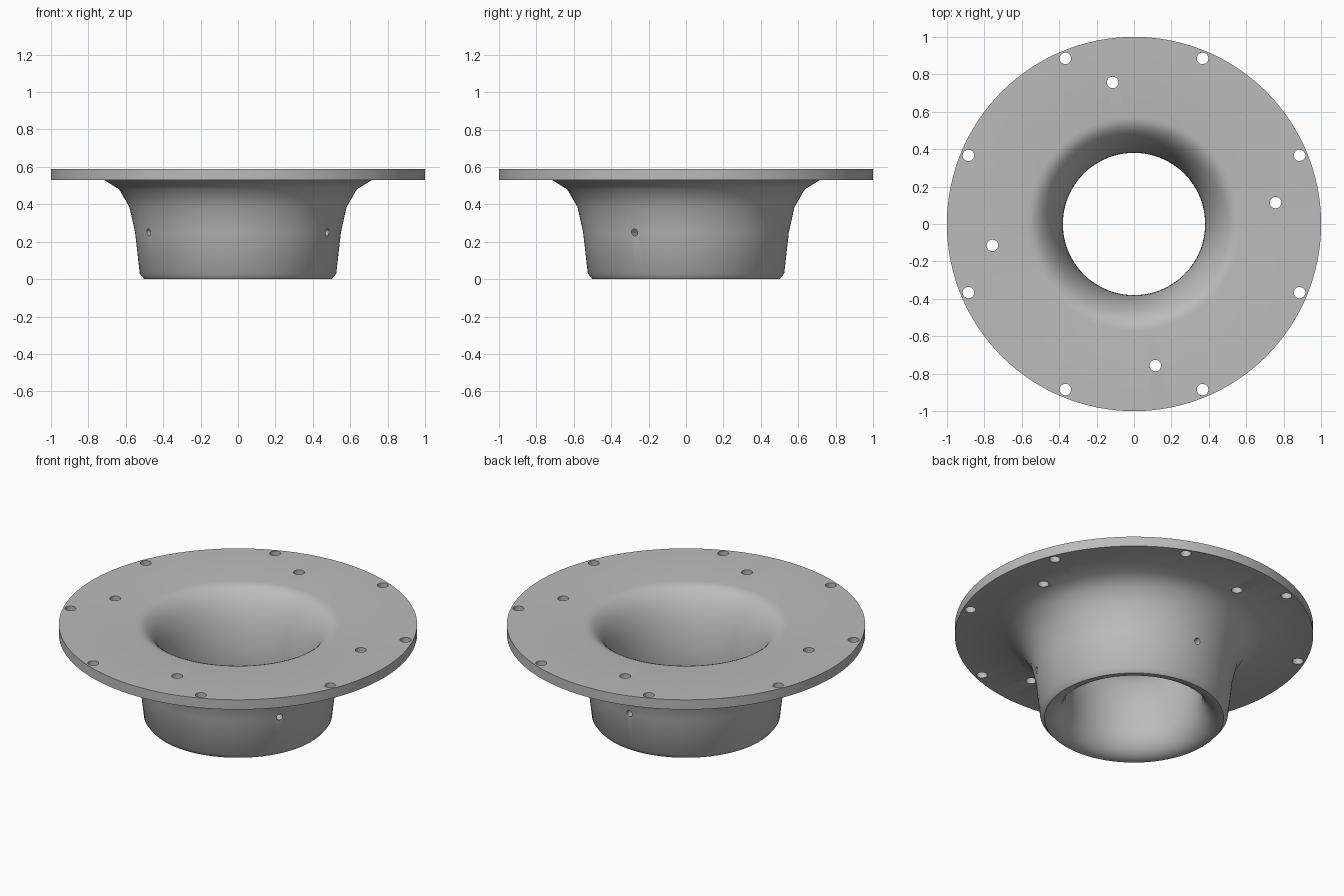
import bpy, bmesh, math
from mathutils import Matrix, Vector

if "Cube" in bpy.data.objects:
    bpy.data.objects.remove(bpy.data.objects["Cube"], do_unlink=True)

SEGMENTS = 128
TOP, THROAT_Z, THROAT_R, LIP_R = 0.59, 0.16, 0.38, 0.57

metal = bpy.data.materials.new("grey metal")
metal.use_nodes = True
grey = (0.5, 0.5, 0.5, 1)
metal.diffuse_color = grey
metal.node_tree.nodes["Principled BSDF"].inputs["Base Color"].default_value = grey


def make_object(name, bm):
    bmesh.ops.recalc_face_normals(bm, faces=bm.faces)
    mesh = bpy.data.meshes.new(name)
    bm.to_mesh(mesh)
    bm.free()
    mesh.materials.append(metal)
    obj = bpy.data.objects.new(name, mesh)
    bpy.context.collection.objects.link(obj)
    return obj


def revolve(name, profile):
    bm = bmesh.new()
    rings = []
    for i in range(SEGMENTS):
        a = math.tau * i / SEGMENTS
        rings.append([bm.verts.new((r * math.cos(a), r * math.sin(a), z))
                      for r, z in profile])
    n = len(profile)
    for i, ring in enumerate(rings):
        following = rings[(i + 1) % SEGMENTS]
        for j in range(n):
            k = (j + 1) % n
            bm.faces.new((ring[j], following[j], following[k], ring[k]))
    return make_object(name, bm)


def quarter(a, b, steps):
    return [(a * math.sin(t), b * math.cos(t))
            for t in (math.pi / 2 * i / steps for i in range(steps + 1))]


# Outer wall and flange, bottom to top
profile = [(0.50, 0), (0.525, 0.03), (0.55, 0.25), (0.58, 0.385),
           (0.635, 0.48), (0.715, 0.53), (1, 0.53), (1, TOP)]
# Rounded inlet, narrowing from the flange to the throat
a, b = LIP_R - THROAT_R, TOP - THROAT_Z
profile += [(LIP_R - s, TOP - b + c) for s, c in quarter(a, b, 14)]
# Flared outlet, widening from the throat to the bottom rim
a = 0.49 - THROAT_R
profile += [(0.49 - c, THROAT_Z - s) for s, c in quarter(THROAT_Z, a, 6)[1:]]
body = revolve("flanged_bell_mouth", profile)

# Drills for the flange bolts, inner fixings and blind side holes
drills = bmesh.new()


def drill(centre, axis, radius, depth):
    turn = Vector((0, 0, 1)).rotation_difference(axis).to_matrix().to_4x4()
    bmesh.ops.create_cone(drills, cap_ends=True, segments=20, radius1=radius,
                          radius2=radius, depth=depth,
                          matrix=Matrix.Translation(centre) @ turn)


def drill_flange(count, start, ring_radius):
    for i in range(count):
        t = math.radians(start + 360 * i / count)
        drill((ring_radius * math.cos(t), ring_radius * math.sin(t), 0.56),
              Vector((0, 0, 1)), 0.031, 0.2)


drill_flange(8, 22.5, 0.958)
drill_flange(4, 8.6, 0.765)
for i in range(3):
    t = math.radians(90 + 120 * i)
    out = Vector((math.cos(t), math.sin(t), 0))
    drill(out * 0.54 + Vector((0, 0, 0.25)), out, 0.019, 0.14)

cutter = make_object("hole_cutter", drills)
cutter.hide_render = True
cutter.hide_viewport = False

# Cut the holes, then keep only the finished body
cut = body.modifiers.new("holes", "BOOLEAN")
cut.operation = "DIFFERENCE"
cut.solver = "EXACT"
cut.object = cutter
bpy.context.view_layer.objects.active = body
body.select_set(True)
bpy.ops.object.modifier_apply(modifier=cut.name)
bpy.data.objects.remove(cutter, do_unlink=True)
bpy.ops.object.shade_smooth_by_angle(angle=math.radians(35))
